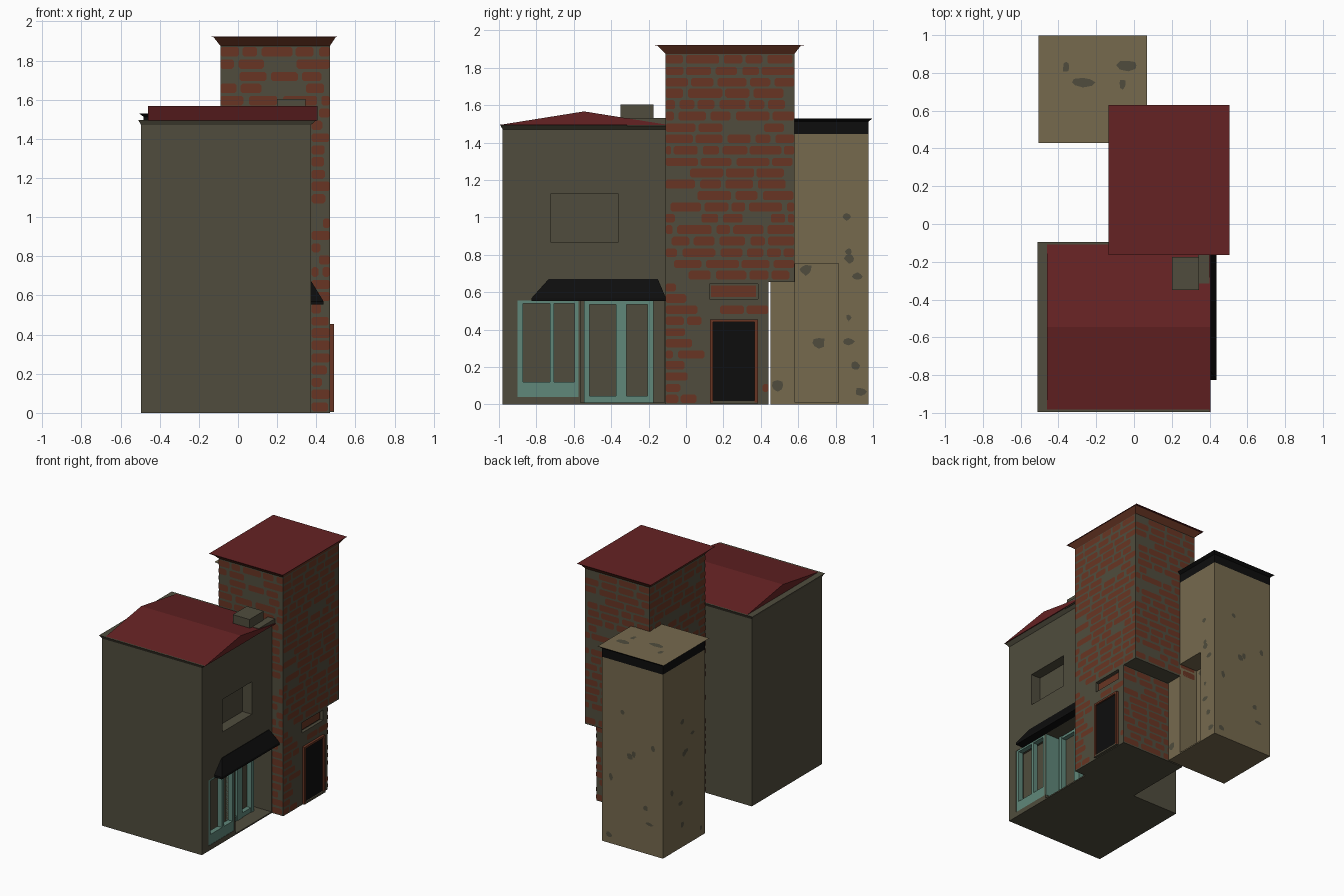
import bpy, bmesh, math, random
from mathutils import Vector

if "Cube" in bpy.data.objects:
    bpy.data.objects.remove(bpy.data.objects["Cube"])
random.seed(4)

def material(name, rgb):
    m = bpy.data.materials.new(name)
    m.diffuse_color = (*rgb, 1)
    m.use_nodes = True
    m.node_tree.nodes["Principled BSDF"].inputs["Base Color"].default_value = m.diffuse_color
    return m

GREY = material("grey_render", (0.080, 0.073, 0.047))
RUST = material("rust_brick", (0.138, 0.036, 0.017))
BEIGE = material("beige_plaster", (0.180, 0.142, 0.076))
RED = material("red_roof", (0.130, 0.016, 0.017))
TEAL = material("teal_paint", (0.115, 0.245, 0.195))
BLACK = material("black", (0.004, 0.004, 0.004))

def make(name, bm, *mats):
    me = bpy.data.meshes.new(name)
    bm.to_mesh(me)
    bm.free()
    for m in mats:
        me.materials.append(m)
    ob = bpy.data.objects.new(name, me)
    bpy.context.collection.objects.link(ob)
    return ob

def frustum(name, low, z0, high, z1, mat, top=None):
    """Four-sided block; low and high are (x0, x1, y0, y1)."""
    bm = bmesh.new()
    rings = []
    for (x0, x1, y0, y1), z in ((low, z0), (high, z1)):
        rings.append([bm.verts.new((x, y, z)) for x, y in
                      ((x0, y0), (x1, y0), (x1, y1), (x0, y1))])
    a, b = rings
    bm.faces.new(a[::-1])
    bm.faces.new(b).material_index = 1 if top else 0
    for i in range(4):
        j = (i + 1) % 4
        bm.faces.new((a[i], a[j], b[j], b[i]))
    return make(name, bm, *([mat, top] if top else [mat]))

def box(name, x0, x1, y0, y1, z0, z1, mat, top=None):
    r = (x0, x1, y0, y1)
    return frustum(name, r, z0, r, z1, mat, top)

def cut(ob, *dims):
    """Carve a box-shaped recess."""
    c = box("cutter", *dims, ob.data.materials[0])
    c.hide_render = True
    mod = ob.modifiers.new("recess", 'BOOLEAN')
    mod.operation, mod.solver, mod.object = 'DIFFERENCE', 'EXACT', c
    bpy.context.view_layer.objects.active = ob
    bpy.ops.object.modifier_apply(modifier=mod.name)
    bpy.data.objects.remove(c)

def extrude_profile(name, pts, x0, x1, mat):
    """Extrude a y-z profile along x."""
    bm = bmesh.new()
    a = [bm.verts.new((x0, y, z)) for y, z in pts]
    b = [bm.verts.new((x1, y, z)) for y, z in pts]
    bm.faces.new(a)
    bm.faces.new(b)
    for i in range(len(pts)):
        j = (i + 1) % len(pts)
        bm.faces.new((a[i], a[j], b[j], b[i]))
    bmesh.ops.recalc_face_normals(bm, faces=bm.faces)
    return make(name, bm, mat)

def decal(bm, axis, side, at, pts):
    """Flat patch just off a wall facing side * axis."""
    at += 0.003 * side
    vs = []
    for u, v in pts:
        co = [u, v]
        co.insert(axis, at)
        vs.append(bm.verts.new(co))
    f = bm.faces.new(vs)
    f.normal_update()
    if f.normal[axis] * side < 0:
        f.normal_flip()

def bricks(bm, axis, side, at, u0, u1, z0, z1, holes=()):
    rows = max(1, round((z1 - z0) / 0.062))
    h = (z1 - z0) / rows
    for r in range(rows):
        a = z0 + r * h + 0.008
        b = a + h - random.uniform(0.012, 0.018)
        u = u0 - random.uniform(0, 0.08)
        while u < u1:
            end = u + random.uniform(0.07, 0.19)
            s, e = max(u, u0), min(end, u1)
            u = end + random.uniform(0.012, 0.03)
            hit = any(s < q and e > p and a < w and b > v for p, q, v, w in holes)
            if e - s < 0.03 or hit or random.random() < 0.1:
                continue
            c = 0.009
            decal(bm, axis, side, at, [(s + c, a), (e - c, a), (e, a + c), (e, b - c),
                                       (e - c, b), (s + c, b), (s, b - c), (s, a + c)])

# Grey shop building with window and shopfront recesses
shop = box("shop_walls", -0.495, 0.372, -0.98, -0.11, 0, 1.475, GREY)
cut(shop, 0.29, 0.5, -0.725, -0.36, 0.87, 1.125)
cut(shop, 0.30, 0.5, -0.90, -0.575, 0.04, 0.555)
cut(shop, 0.22, 0.5, -0.565, -0.115, 0.01, 0.555)
frustum("shop_cornice", (-0.495, 0.372, -0.98, -0.11), 1.47,
        (-0.51, 0.40, -0.995, -0.095), 1.497, GREY)
extrude_profile("shop_roof", [(-0.995, 1.495), (-0.545, 1.567), (-0.095, 1.495)],
                -0.46, 0.405, RED)
box("roof_chimney", 0.20, 0.345, -0.35, -0.175, 1.48, 1.603, GREY)
box("roof_ledge", 0.34, 0.40, -0.315, -0.11, 1.49, 1.533, GREY)

# Shop window: panel, rails and posts
box("window_panel", 0.33, 0.37, -0.90, -0.575, 0.04, 0.12, TEAL)
box("window_head", 0.33, 0.37, -0.90, -0.575, 0.54, 0.555, TEAL)
for y0, y1 in ((-0.90, -0.872), (-0.727, -0.705), (-0.597, -0.575)):
    box("window_post", 0.33, 0.37, y0, y1, 0.12, 0.54, TEAL)
box("window_return", 0.22, 0.37, -0.575, -0.563, 0.04, 0.555, TEAL)

# Shop doors set back in the recess
for y0, y1 in ((-0.545, -0.515), (-0.375, -0.318), (-0.205, -0.175)):
    box("shop_door_post", 0.215, 0.26, y0, y1, 0.01, 0.555, TEAL)
for z0, z1 in ((0.01, 0.045), (0.535, 0.555)):
    box("shop_door_rail", 0.215, 0.255, -0.545, -0.175, z0, z1, TEAL)

# Awning
frustum("awning", (0.36, 0.437, -0.825, -0.108), 0.57,
        (0.36, 0.376, -0.735, -0.15), 0.67, BLACK)
box("awning_valance", 0.37, 0.437, -0.825, -0.108, 0.553, 0.57, BLACK)

# Brick tower, narrower at the bottom
box("tower_upper", -0.09, 0.47, -0.11, 0.58, 0.655, 1.875, GREY)
base = box("tower_base", -0.09, 0.47, -0.11, 0.442, 0, 0.656, GREY)
cut(base, 0.445, 0.6, 0.125, 0.385, 0.565, 0.645)
frustum("tower_cornice", (-0.09, 0.47, -0.11, 0.58), 1.875,
        (-0.125, 0.50, -0.155, 0.615), 1.92, RUST)
box("tower_roof", -0.135, 0.505, -0.165, 0.63, 1.92, 1.923, RED)
box("tower_sign_panel", 0.44, 0.452, 0.135, 0.375, 0.575, 0.635, RUST)

# Tower door with projecting frame
box("tower_door", 0.46, 0.478, 0.14, 0.37, 0.015, 0.445, BLACK)
for y0, y1 in ((0.127, 0.145), (0.366, 0.384)):
    box("door_jamb", 0.46, 0.49, y0, y1, 0.01, 0.455, RUST)
box("door_lintel", 0.46, 0.49, 0.127, 0.384, 0.44, 0.455, RUST)
box("door_sill", 0.46, 0.49, 0.127, 0.384, 0.005, 0.02, GREY)

# Brick faces on every exposed tower wall
bm = bmesh.new()
bricks(bm, 0, 1, 0.47, -0.11, 0.58, 0.66, 1.875)
bricks(bm, 0, 1, 0.47, -0.11, 0.442, 0, 0.655,
       [(0.12, 0.39, 0, 0.46), (0.12, 0.39, 0.56, 0.65)])
bricks(bm, 0, -1, -0.09, -0.11, 0.58, 0.66, 1.875)
bricks(bm, 0, -1, -0.09, -0.11, 0.442, 0, 0.655)
bricks(bm, 1, 1, 0.58, -0.09, 0.47, 0.66, 1.875)
bricks(bm, 1, 1, 0.442, -0.09, 0.47, 0, 0.655)
bricks(bm, 1, -1, -0.11, -0.09, 0.47, 1.5, 1.875)
bricks(bm, 1, -1, -0.11, 0.376, 0.47, 0, 1.5)
make("tower_bricks", bm, RUST)

# Beige plaster building with a side doorway
plaster = box("plaster_walls", -0.482, 0.048, 0.452, 0.975, 0, 1.445, BEIGE)
cut(plaster, -0.11, 0.2, 0.583, 0.815, 0.01, 0.755)
box("plaster_band", -0.482, 0.048, 0.452, 0.975, 1.445, 1.512, BLACK)
frustum("plaster_cornice", (-0.482, 0.048, 0.452, 0.975), 1.512,
        (-0.505, 0.07, 0.43, 0.998), 1.53, BLACK, BEIGE)

# Worn patches in the plaster
def blob(bm, axis, side, at, u, v, w, h):
    pts = []
    for i in range(8):
        t, k = i * math.pi / 4, random.uniform(0.7, 1.1)
        pts.append((u + w * k * math.cos(t), v + h * k * math.sin(t)))
    decal(bm, axis, side, at, pts)

bm = bmesh.new()
for axis, side, at, u0, u1 in ((0, 1, 0.048, 0.85, 0.94), (0, -1, -0.482, 0.50, 0.93),
                               (1, 1, 0.975, -0.43, 0.0), (1, -1, 0.452, -0.43, -0.14)):
    for z in (0.1, 0.2, 0.33, 0.5, 0.72, 0.76, 0.82, 1.02):
        blob(bm, axis, side, at, random.uniform(u0, u1), z + random.uniform(-0.04, 0.04),
             random.uniform(0.015, 0.035), random.uniform(0.015, 0.03))
for u, z, w in ((0.64, 0.72, 0.04), (0.71, 0.33, 0.04), (0.49, 0.10, 0.035)):
    blob(bm, 0, 1, 0.048 if u < 0.58 or z > 0.755 else -0.11, u, z, w, 0.03)
for x, y, w in ((-0.36, 0.83, 0.02), (-0.27, 0.75, 0.08), (-0.03, 0.84, 0.06), (-0.06, 0.74, 0.02)):
    blob(bm, 2, 1, 1.53, x, y, w, 0.03)
make("plaster_patches", bm, GREY)
